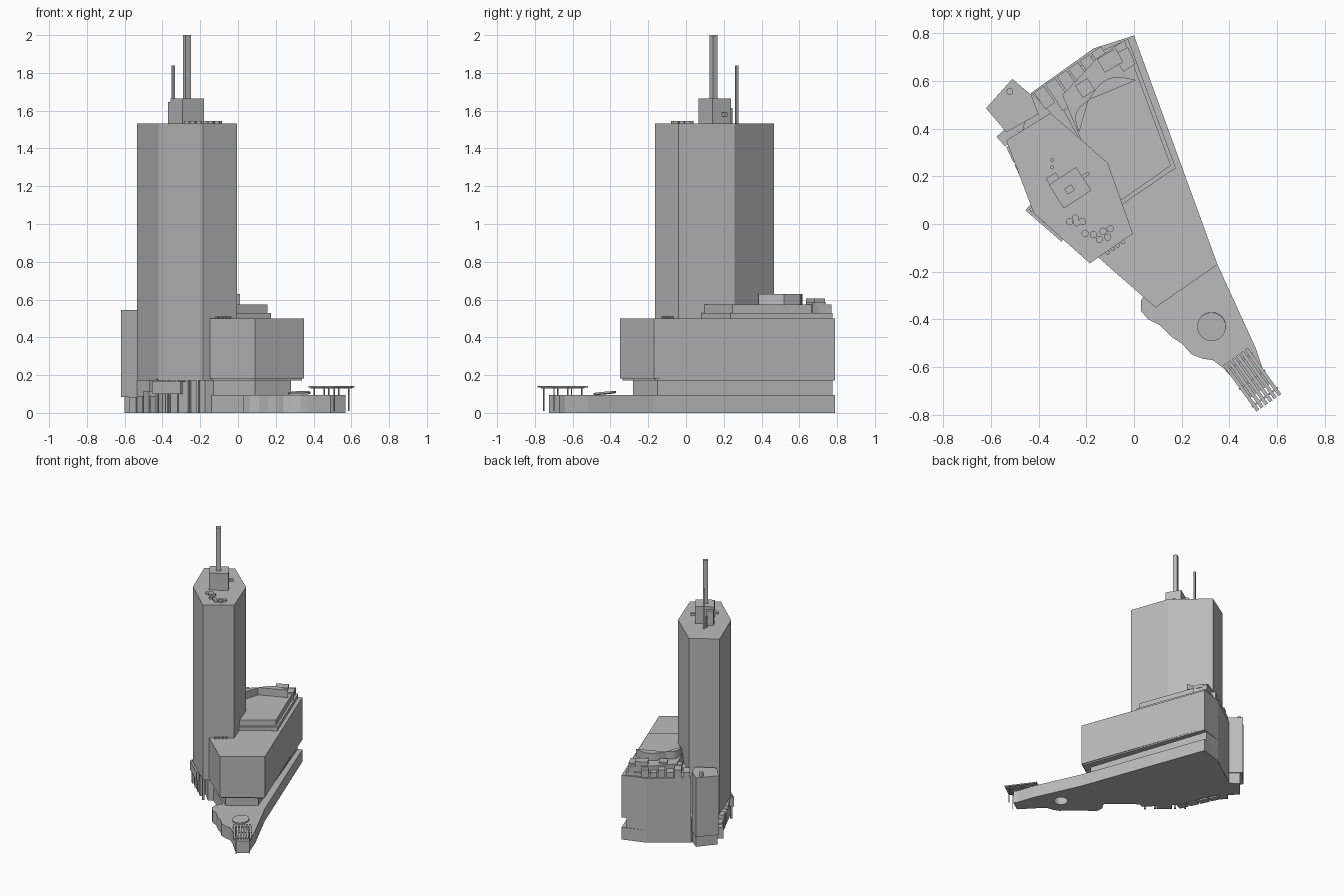
import bpy, bmesh, math
from mathutils import Vector

if "Cube" in bpy.data.objects:
    bpy.data.objects.remove(bpy.data.objects["Cube"])

grey = bpy.data.materials.new("concrete grey")
grey.use_nodes = True
grey.diffuse_color = (0.5, 0.5, 0.5, 1)
grey.node_tree.nodes["Principled BSDF"].inputs["Base Color"].default_value = (0.5, 0.5, 0.5, 1)


def finish(name, bm):
    bmesh.ops.recalc_face_normals(bm, faces=bm.faces)
    mesh = bpy.data.meshes.new(name)
    bm.to_mesh(mesh)
    bm.free()
    mesh.materials.append(grey)
    obj = bpy.data.objects.new(name, mesh)
    bpy.context.collection.objects.link(obj)
    return obj


def prism(name, outline, low, high):
    """Extrude a plan outline between two heights."""
    bm = bmesh.new()
    face = bm.faces.new([bm.verts.new((x, y, low)) for x, y in outline])
    top = bmesh.ops.extrude_face_region(bm, geom=[face])["geom"]
    bmesh.ops.translate(bm, vec=(0, 0, high - low),
                        verts=[v for v in top if isinstance(v, bmesh.types.BMVert)])
    return finish(name, bm)


def box(name, x, y, low, high, length, width, turn=0):
    """Box given by its plan centre, plan size and turn in degrees."""
    c, s = math.cos(math.radians(turn)), math.sin(math.radians(turn))
    corners = [(-length, -width), (length, -width), (length, width), (-length, width)]
    return prism(name, [(x + (a * c - b * s) / 2, y + (a * s + b * c) / 2)
                        for a, b in corners], low, high)


def disc(name, x, y, low, high, radius, sides=16):
    return prism(name, [(x + radius * math.cos(math.tau * i / sides),
                         y + radius * math.sin(math.tau * i / sides))
                        for i in range(sides)], low, high)


def crescent(name, start, end, bulge, low, high, steps=10):
    """Curved roof piece between a chord and a shallow arc."""
    a, b = Vector(start), Vector(end)
    side = Vector((a.y - b.y, b.x - a.x)).normalized()
    arc = [a.lerp(b, i / steps) + side * bulge * math.sin(math.pi * i / steps)
           for i in range(steps + 1)]
    return prism(name, arc, low, high)


# Ground-level base with a wavy terrace edge
back = [(-0.43, 0.55), (-0.17, 0.735), (0, 0.79)]
base = prism("base", back + [
    (0.35, -0.17), (0.51, -0.52), (0.55, -0.64), (0.57, -0.67), (0.49, -0.725),
    (0.37, -0.6), (0.33, -0.57), (0.29, -0.565), (0.24, -0.545), (0.2, -0.5),
    (0.16, -0.475), (0.11, -0.425), (0.06, -0.4), (0.03, -0.365), (0.03, -0.32),
    (0.06, -0.27), (-0.02, -0.2), (-0.34, 0.06), (-0.49, 0.37)], 0, 0.095)

# Round light well with a raised lid
well = disc("well_cutter", 0.325, -0.43, -0.1, 0.2, 0.05, 24)
well.hide_render = True
well.hide_viewport = True
cut = base.modifiers.new("well", "BOOLEAN")
cut.object = well
cut.solver = "EXACT"
lid = disc("well_lid", 0, 0, -0.005, 0.005, 0.06, 24)
lid.location = (0.325, -0.43, 0.105)
lid.rotation_euler = (math.radians(5), math.radians(-2), 0)

# Recessed storey and overhanging podium
prism("recessed_storey", back[:2] + [(-0.03, 0.775), (0.28, -0.15), (0.09, -0.28),
      (-0.3, 0.05), (-0.47, 0.38)], 0.09, 0.185)
prism("podium_soffit", back + [(0.34, -0.165), (0.09, -0.335), (-0.14, -0.13),
      (-0.3, 0.35)], 0.172, 0.185)
prism("podium", back + [(0.35, -0.17), (0.09, -0.35), (-0.15, -0.14),
      (-0.35, 0.465)], 0.182, 0.5)

# Stepped podium roof
prism("lower_roof_step", [(-0.34, 0.56), (-0.17, 0.71), (-0.025, 0.775),
      (0.175, 0.235), (-0.06, 0.075), (-0.2, 0.3)], 0.49, 0.528)
prism("upper_roof_step", [(-0.3, 0.54), (-0.16, 0.69), (-0.04, 0.77),
      (0.155, 0.245), (-0.06, 0.095), (-0.2, 0.3)], 0.52, 0.573)
crescent("curved_penthouse_long", (-0.19, 0.52), (0.01, 0.603), 0.05, 0.565, 0.63)
crescent("curved_penthouse_short", (-0.23, 0.385), (-0.19, 0.52), 0.035, 0.565, 0.63)

# Rooftop machinery along the rear edge
for i in range(6):
    t = i / 5
    box("rear_plant", -0.375 + 0.24 * t, 0.53 + 0.165 * t, 0.49,
        0.56 if i % 2 else 0.54, 0.05, 0.085, 35)
for i in range(4):
    box("inner_plant", -0.29 + 0.085 * i, 0.515 + 0.055 * i, 0.5,
        0.585 if i % 2 else 0.565, 0.06, 0.06, 32)
box("high_plant", -0.1, 0.685, 0.56, 0.605, 0.09, 0.065, 30)
box("low_plant", -0.04, 0.7, 0.56, 0.585, 0.06, 0.06, 25)

# Tower shaft
prism("tower", [(-0.35, 0.465), (-0.11, 0.256), (-0.005, -0.04),
      (-0.185, -0.165), (-0.42, 0.045), (-0.535, 0.35)], 0.172, 1.533)

# Tower crown, mast and antennas
box("crown", -0.268, 0.152, 1.52, 1.665, 0.137, 0.117, 33)
box("crown_step", -0.325, 0.165, 1.52, 1.645, 0.05, 0.09, 33)
box("mast", -0.27, 0.145, 1.6, 2.0, 0.035, 0.028, 33)
box("tall_antenna", -0.343, 0.268, 1.52, 1.84, 0.014, 0.014, 33)
disc("short_antenna", -0.343, 0.238, 1.52, 1.615, 0.008, 8)
box("crown_bracket", -0.21, 0.2, 1.57, 1.59, 0.05, 0.015, 33)

# Roof vents
vents = [(-0.27, 0.01), (-0.245, 0.025), (-0.24, 0.005), (-0.215, 0.01),
         (-0.205, -0.04), (-0.17, -0.045), (-0.13, -0.03), (-0.1, -0.02),
         (-0.11, -0.055), (-0.145, -0.065)]
for x, y in vents:
    disc("tower_vent", x, y, 1.525, 1.546, 0.015, 12)
for i in range(4):
    disc("podium_vent", -0.11 + 0.021 * i, -0.12 + 0.015 * i, 0.49, 0.511, 0.009, 10)

# Rear service block
prism("service_block", [(-0.62, 0.485), (-0.51, 0.608), (-0.43, 0.54),
      (-0.4, 0.46), (-0.535, 0.385)], 0.085, 0.545)
prism("service_block_foot", [(-0.6, 0.47), (-0.5, 0.59), (-0.42, 0.53),
      (-0.42, 0.4), (-0.52, 0.38)], 0, 0.09)
disc("service_vent", -0.52, 0.555, 0.54, 0.573, 0.014, 12)
box("side_ledge", -0.53, 0.37, 0, 0.085, 0.075, 0.055, 42)

# Entrance canopy, porches and columns under the tower
box("entrance_canopy", -0.368, 0.005, 0.1, 0.168, 0.2, 0.035, -41)
box("entrance_porch", -0.29, -0.01, 0, 0.165, 0.11, 0.08, -41)
for i in range(4):
    box("side_porch", -0.5 + 0.035 * i, 0.3 - 0.075 * i, 0, 0.09 + 0.025 * (i % 2),
        0.07, 0.045, -65)
for i in range(5):
    box("tower_column", -0.43 + 0.055 * i, 0.06 - 0.047 * i, 0, 0.18, 0.014, 0.014, -41)
prism("tower_lobby", [(-0.33, 0.4), (-0.06, 0.2), (-0.03, -0.04),
      (-0.175, -0.12), (-0.37, 0.08), (-0.47, 0.35)], 0, 0.18)

# Slatted pergola on thin posts at the tip
start, across = Vector((0.37, -0.595)), Vector((0.11, 0.078))
along = Vector((0.14, -0.193))
angle = math.degrees(math.atan2(along.y, along.x))
for i in range(6):
    p = start + across * (i + 0.5) / 6 + along / 2
    box("pergola_slat", p.x, p.y, 0.134, 0.143, along.length, 0.015, angle)
for k in (0.12, 0.5, 0.88):
    p = start + across / 2 + along * k
    box("pergola_beam", p.x, p.y, 0.13, 0.136, 0.008, across.length, angle)
    for j in (0.15, 0.85):
        q = start + across * j + along * k
        box("pergola_post", q.x, q.y, 0.01, 0.135, 0.005, 0.005, angle)
